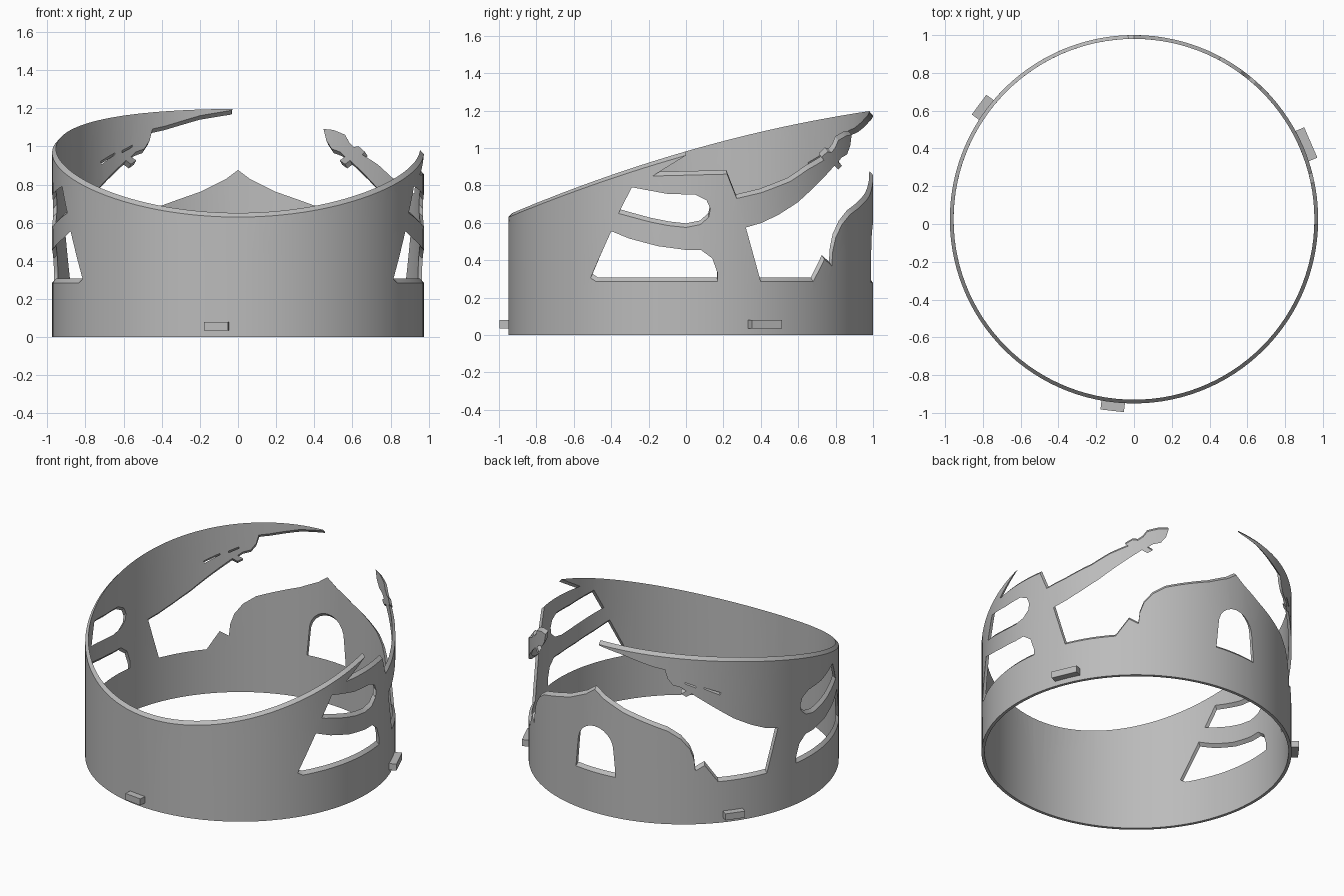
import bpy, bmesh
from math import radians, degrees, sin, cos, pi
from mathutils import Matrix, Vector

OUTER, INNER = 0.975, 0.955
CENTRE_Y = 0.025
LIFT = 0.022          # cut edges rise towards the inside
STEP = 3              # degrees per wall facet

start = bpy.data.objects.get("Cube")
if start:
    bpy.data.objects.remove(start, do_unlink=True)

grey = bpy.data.materials.new("plain_grey")
grey.use_nodes = True
colour = (0.5, 0.5, 0.5, 1)
grey.diffuse_color = colour
grey.node_tree.nodes["Principled BSDF"].inputs["Base Color"].default_value = colour


def finish(bm, name):
    bmesh.ops.recalc_face_normals(bm, faces=bm.faces)
    mesh = bpy.data.meshes.new(name)
    bm.to_mesh(mesh)
    bm.free()
    mesh.materials.append(grey)
    obj = bpy.data.objects.new(name, mesh)
    obj.location.y = CENTRE_Y
    bpy.context.collection.objects.link(obj)
    return obj


def mirrored(points):
    return [(-a, z) for a, z in points]


def rim_height(angle):
    y = CENTRE_Y + OUTER * cos(radians(angle))
    return 0.96 + 0.283 * y - 0.068 * y * y


def rim(first, last, count):
    angles = [first + (last - first) * i / count for i in range(count + 1)]
    return [(a, rim_height(a)) for a in angles]


# Profiles as (degrees round from the back, height)
back_edge = [(4, .805), (12, .74), (23.6, .675), (29, .645), (34, .59), (37.3, .52),
             (38.8, .45), (39.3, .37), (42.8, .405), (47.8, .285), (67.4, .285), (72.4, .575)]
arm_under = [(67, .6), (61, .645), (54, .71), (47, .795), (38, .905)]
arm_head = [(36, .885), (34, .905), (36, .925), (34, .95), (31, .965), (29, 1.01), (28, 1.07)]
arm_top = [(31.5, 1.065), (36, 1.04), (37.6, 1), (39.5, .975), (41.4, .98), (44.2, .95),
           (43, .935), (50, .885), (57, .82), (67.4, .76), (75.4, .73), (78.5, .86), (102, .85)]
crescent = [(2, 1.168), (12, 1.14), (23.5, 1.085)]
upper_window = [(108.8, .79), (113.3, .65), (103, .605), (97, .585), (91.5, .575), (87, .59),
                (84.3, .63), (83.8, .675), (85, .72), (88.5, .75), (97.4, .755)]
lower_window = [(123.3, .305), (121.2, .285), (81.5, .285), (81.5, .33), (83.2, .41),
                (86.8, .455), (91.5, .455), (100.3, .475), (109.5, .515), (115.8, .555)]
door = [(-9, .28), (9, .28)] + [(8 * cos(pi * i / 12), .46 + .14 * sin(pi * i / 12)) for i in range(13)]
slits = [[(-48.5, .885), (-42.6, .935), (-42.6, .945), (-49, .9)],
         [(-39.5, .945), (-35.5, .975), (-35.5, .985), (-39.5, .957)]]

left_side = back_edge + arm_under + arm_head
outline = [(180, 0), (-180, 0)] + rim(-180, -1.8, 60)
outline += mirrored(crescent + list(reversed(left_side)))
outline += [(0, .855)] + left_side + arm_top + rim(91.5, 180, 30)
holes = [upper_window, mirrored(upper_window), lower_window, mirrored(lower_window), door] + slits

# Wall: fill the unrolled sheet, slice it into facets
bm = bmesh.new()
for loop in [outline] + holes:
    verts = [bm.verts.new((radians(a), z, 0)) for a, z in loop]
    for i, v in enumerate(verts):
        bm.edges.new((verts[i - 1], v))
bmesh.ops.triangle_fill(bm, edges=bm.edges[:], use_beauty=True, normal=(0, 0, 1))
for a in range(-180 + STEP, 180, STEP):
    bmesh.ops.bisect_plane(bm, geom=bm.verts[:] + bm.edges[:] + bm.faces[:], dist=1e-5,
                           plane_co=(radians(a), 0, 0), plane_no=(1, 0, 0))

# Roll the sheet round, weld the front seam and give it thickness
for v in bm.verts:
    a, z = v.co.x, v.co.y
    v.co = (OUTER * sin(a), OUTER * cos(a), z)
bmesh.ops.remove_doubles(bm, verts=bm.verts[:], dist=1e-4)
made = bmesh.ops.extrude_face_region(bm, geom=bm.faces[:], use_keep_orig=True)
for v in [g for g in made["geom"] if isinstance(g, bmesh.types.BMVert)]:
    v.co.x *= INNER / OUTER
    v.co.y *= INNER / OUTER
    if v.co.z > 0.001:
        v.co.z += LIFT
wall = finish(bm, "ring_wall")
bpy.ops.object.select_all(action='DESELECT')
wall.select_set(True)
bpy.context.view_layer.objects.active = wall
bpy.ops.object.shade_smooth_by_angle(angle=radians(30))

# Three small lugs spaced evenly round the foot
for name, angle, width in (("front_lug", -173.5, .125), ("right_lug", -53.5, .13), ("left_lug", 66.5, .175)):
    bm = bmesh.new()
    place = (Matrix.Rotation(-radians(angle), 4, 'Z') @ Matrix.Translation((0, .993, .057))
             @ Matrix.Diagonal((width, .055, .045, 1)))
    bmesh.ops.create_cube(bm, size=1, matrix=place)
    finish(bm, name)
